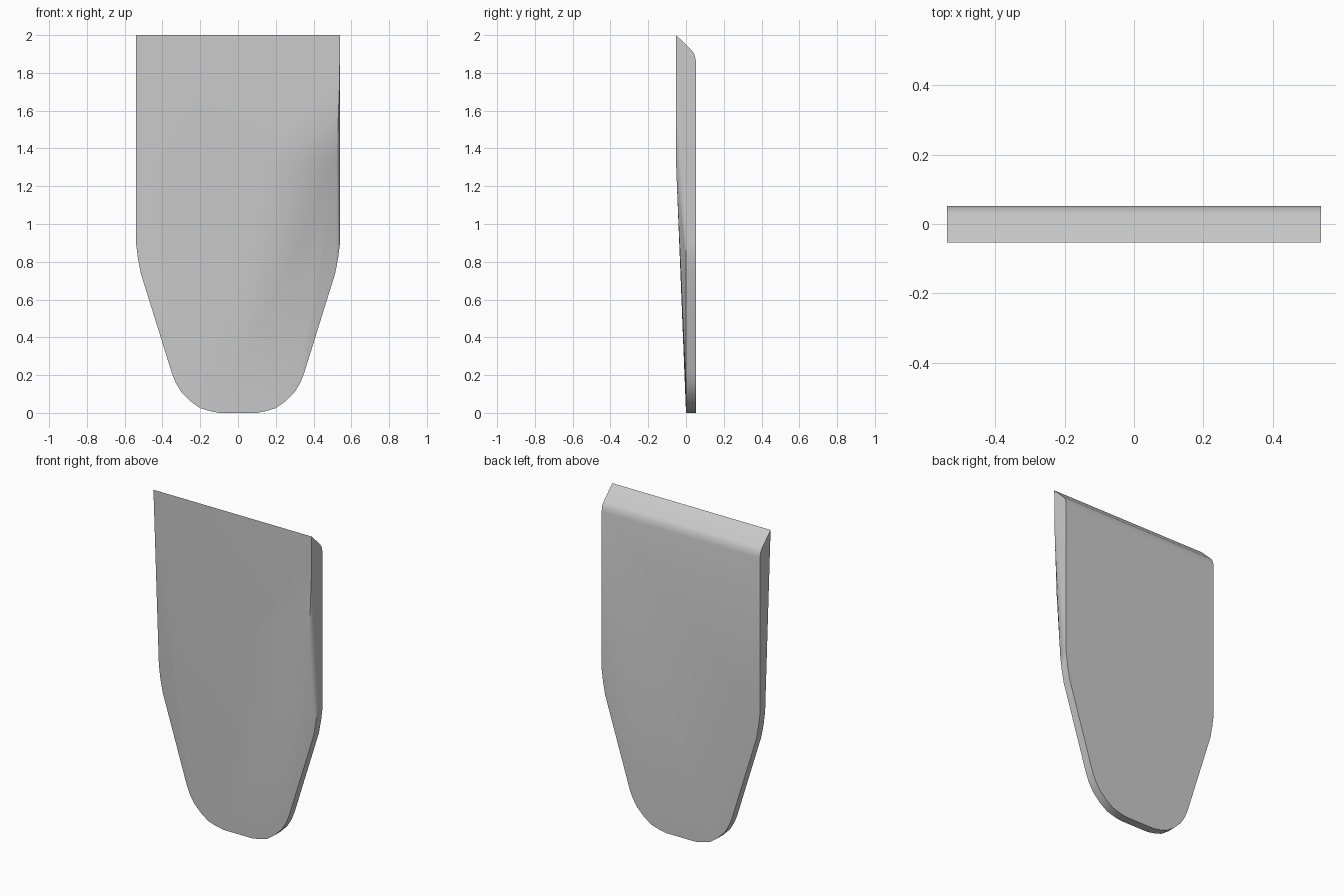
import bpy
import bmesh

cube = bpy.data.objects.get("Cube")
if cube:
    bpy.data.objects.remove(cube, do_unlink=True)

grey = bpy.data.materials.new("plain grey")
grey.use_nodes = True
colour = (0.6, 0.6, 0.6, 1)
grey.diffuse_color = colour
grey.node_tree.nodes["Principled BSDF"].inputs["Base Color"].default_value = colour

HALF_W = 0.54
FRONT, BACK = -0.053, 0.052

# Half outline of the rounded, tapered lower end (x, z)
tip = [(0.1, 0), (0.15, 0.01), (0.2, 0.025), (0.25, 0.06), (0.3, 0.11), (0.33, 0.16),
       (0.35, 0.21), (0.515, 0.74), (0.53, 0.82), (HALF_W, 0.9)]
# Sloping, rounded top edge (y, z)
top = [(FRONT, 2), (0.03, 1.92), (0.044, 1.9), (BACK, 1.865)]

points = []
for side in (-1, 1):
    points += [(side * x, y, z) for x, z in tip for y in (0, BACK)]
    points += [(side * HALF_W, y, z) for y, z in top]

# Raised front facets, with the ridge ending nearer the left side
points += [(0.12, FRONT, 1.33), (0.522, FRONT, 1.33), (0.538, FRONT, 1.76)]

# Wrap the plate around its edge points
bm = bmesh.new()
for p in points:
    bm.verts.new(p)
hull = bmesh.ops.convex_hull(bm, input=bm.verts[:])
loose = [v for v in bm.verts if not v.link_faces]
bmesh.ops.delete(bm, geom=loose, context="VERTS")
bmesh.ops.dissolve_limit(bm, angle_limit=0.002, verts=bm.verts[:], edges=bm.edges[:])
bmesh.ops.recalc_face_normals(bm, faces=bm.faces[:])
mesh = bpy.data.meshes.new("tapered_plate")
bm.to_mesh(mesh)
bm.free()
mesh.materials.append(grey)

plate = bpy.data.objects.new("tapered_plate", mesh)
bpy.context.collection.objects.link(plate)
bpy.context.view_layer.objects.active = plate
plate.select_set(True)
bpy.ops.object.shade_smooth_by_angle(angle=0.5)
